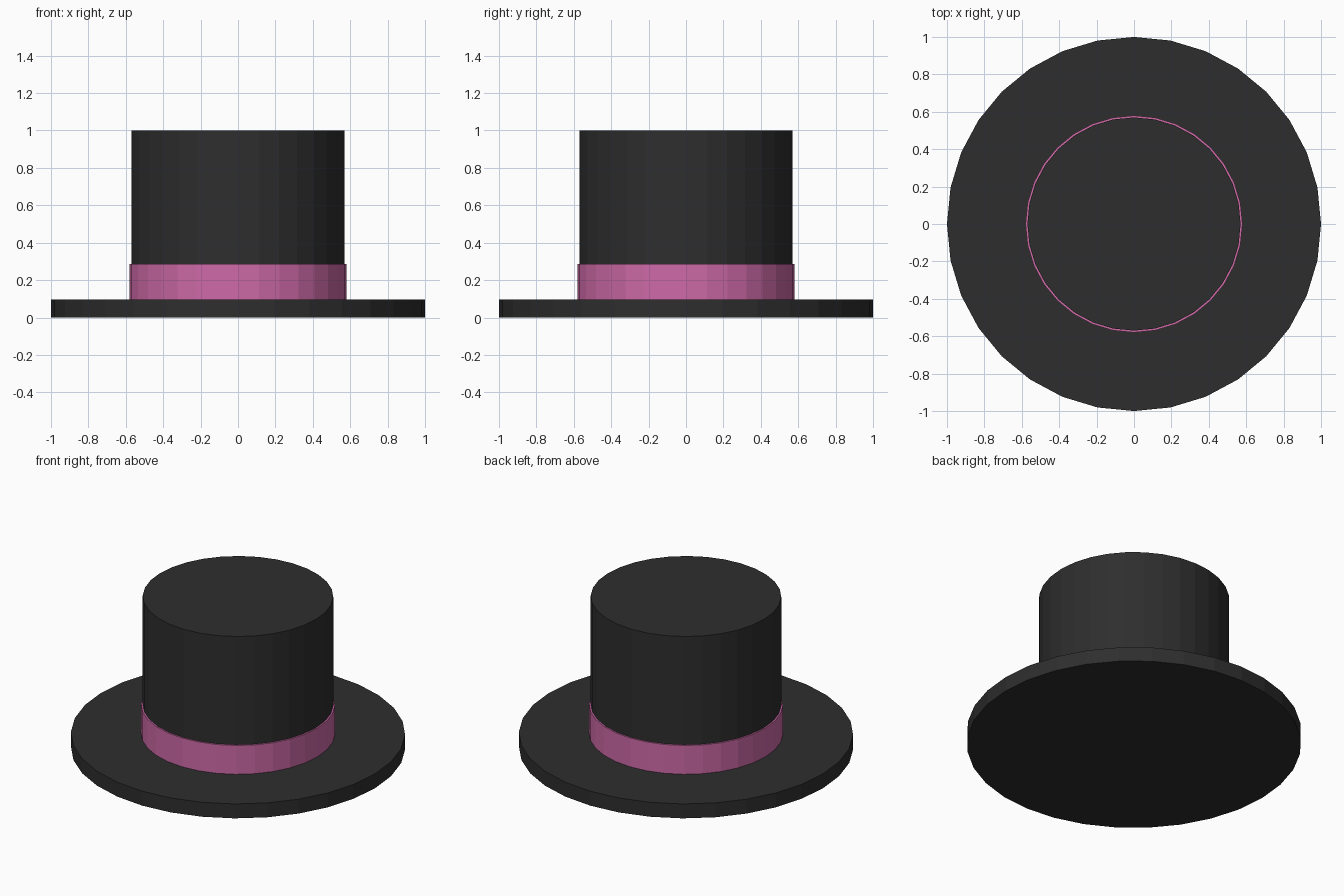
import bpy

if "Cube" in bpy.data.objects:
    bpy.data.objects.remove(bpy.data.objects["Cube"])


def material(name, rgb):
    m = bpy.data.materials.new(name)
    m.diffuse_color = (*rgb, 1.0)
    m.use_nodes = True
    m.node_tree.nodes["Principled BSDF"].inputs["Base Color"].default_value = m.diffuse_color
    return m


def disc(name, radius, z0, z1, mat):
    """Flat-shaded 32-sided cylinder between two heights."""
    bpy.ops.mesh.primitive_cylinder_add(
        vertices=32, radius=radius, depth=z1 - z0, location=(0, 0, (z0 + z1) / 2))
    ob = bpy.context.object
    ob.name = name
    ob.data.materials.append(mat)
    return ob


black = material("black felt", (0.027, 0.027, 0.027))
pink = material("pink ribbon", (0.62, 0.145, 0.39))

# Wide flat brim
disc("brim", 1.0, 0.0, 0.095, black)
# Tall crown, standing on the brim
disc("crown", 0.57, 0.095, 1.0, black)
# Ribbon wrapped around the crown's base
disc("ribbon_band", 0.58, 0.095, 0.285, pink)
